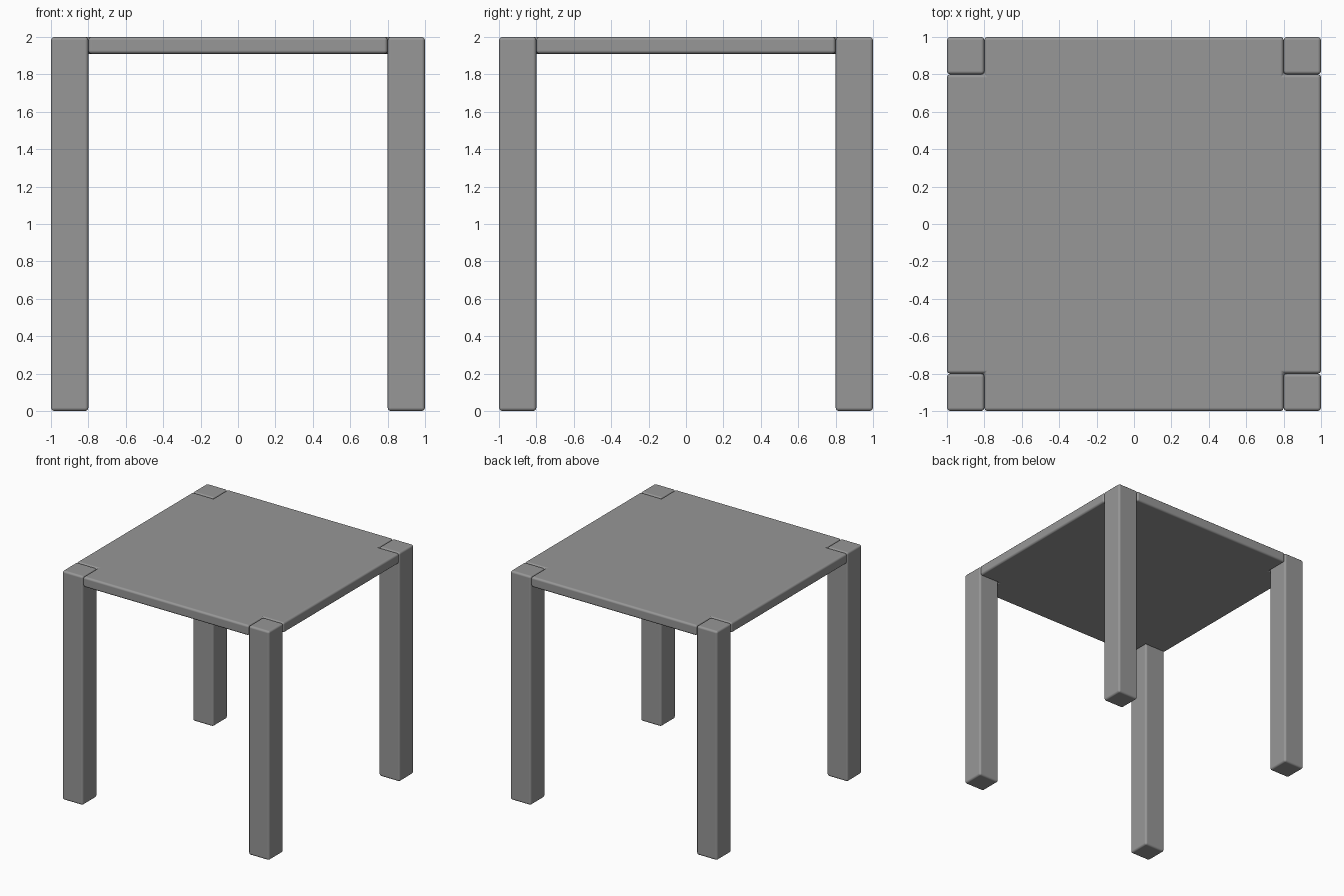
import bpy, bmesh

if "Cube" in bpy.data.objects:
    bpy.data.objects.remove(bpy.data.objects["Cube"])

grey = bpy.data.materials.new("plain grey")
grey.diffuse_color = (0.31, 0.31, 0.31, 1)
grey.use_nodes = True
grey.node_tree.nodes["Principled BSDF"].inputs["Base Color"].default_value = grey.diffuse_color


def prism(name, outline, z0, z1, bevel=0.018):
    """Extrude a flat outline from z0 to z1 and round its edges."""
    bm = bmesh.new()
    face = bm.faces.new([bm.verts.new((x, y, z0)) for x, y in outline])
    ext = bmesh.ops.extrude_face_region(bm, geom=[face], use_keep_orig=True)
    for v in ext["geom"]:
        if isinstance(v, bmesh.types.BMVert):
            v.co.z = z1
    bmesh.ops.recalc_face_normals(bm, faces=bm.faces[:])
    for f in bm.faces:
        f.smooth = True
    mesh = bpy.data.meshes.new(name)
    bm.to_mesh(mesh)
    bm.free()
    mesh.materials.append(grey)
    ob = bpy.data.objects.new(name, mesh)
    bpy.context.collection.objects.link(ob)
    mod = ob.modifiers.new("rounded edges", 'BEVEL')
    mod.width = bevel
    mod.segments = 3
    mod.harden_normals = True
    return ob


# Table top: square with notched corners
o, i = 1.0, 0.8
prism("table_top",
      [(-i, -o), (i, -o), (i, -i), (o, -i), (o, i), (i, i),
       (i, o), (-i, o), (-i, i), (-o, i), (-o, -i), (-i, -i)],
      1.91, 2.0)

# Four legs filling the notches
for side, sx in (("left", -1), ("right", 1)):
    for end, sy in (("front", -1), ("back", 1)):
        prism(f"{end}_{side}_leg",
              [(sx * x, sy * y) for x, y in ((i, i), (o, i), (o, o), (i, o))],
              0.0, 2.0)
